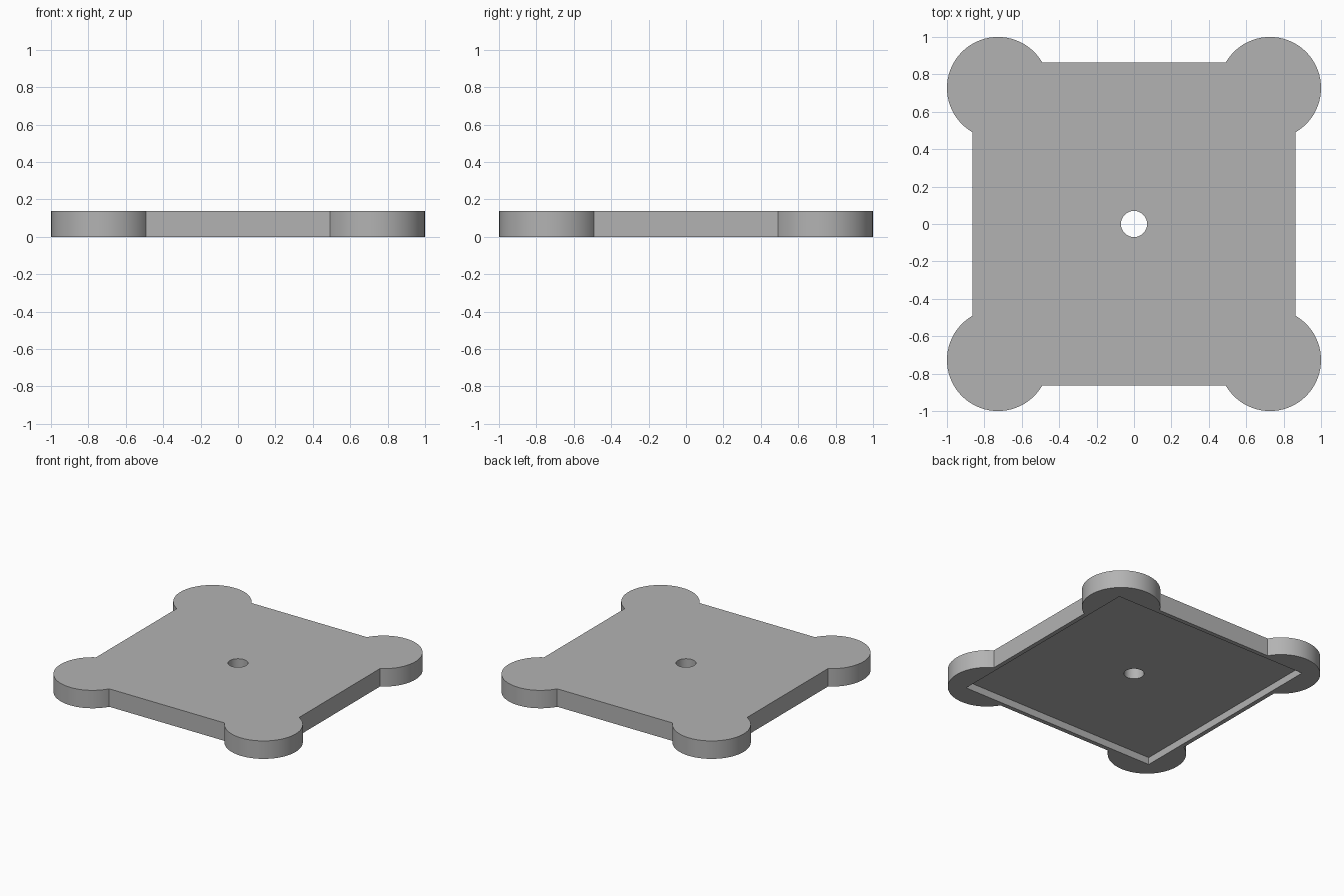
import bpy, bmesh
from math import radians, cos, sin, pi
from mathutils import Vector, Matrix

if "Cube" in bpy.data.objects:
    bpy.data.objects.remove(bpy.data.objects["Cube"], do_unlink=True)

LOBE_R = 0.273          # round corner lobes
LOBE_C = 1 - LOBE_R
HEIGHT = 0.138
RECESS = 0.83           # half width of the underside pocket
DEPTH = 0.055
HOLE_R = 0.07

grey = bpy.data.materials.new("mid grey")
grey.use_nodes = True
colour = (0.45, 0.45, 0.45, 1)
grey.diffuse_color = colour
grey.node_tree.nodes["Principled BSDF"].inputs["Base Color"].default_value = colour


def prism(name, outline, z0, z1):
    """Extrude a closed outline between two heights."""
    bm = bmesh.new()
    face = bm.faces.new([bm.verts.new((x, y, z0)) for x, y in outline])
    top = bmesh.ops.extrude_face_region(bm, geom=[face])["geom"]
    verts = [v for v in top if isinstance(v, bmesh.types.BMVert)]
    bmesh.ops.translate(bm, verts=verts, vec=(0, 0, z1 - z0))
    bmesh.ops.recalc_face_normals(bm, faces=bm.faces[:])
    mesh = bpy.data.meshes.new(name)
    bm.to_mesh(mesh)
    bm.free()
    mesh.materials.append(grey)
    obj = bpy.data.objects.new(name, mesh)
    bpy.context.collection.objects.link(obj)
    return obj


def circle(r, n):
    return [(r * cos(2 * pi * i / n), r * sin(2 * pi * i / n)) for i in range(n)]


# Plate outline: one lobe arc repeated at the four corners
outline = []
for corner in range(4):
    turn = Matrix.Rotation(corner * pi / 2, 2)
    for i in range(43):
        a = radians(-60 + 5 * i)
        p = Vector((LOBE_C + LOBE_R * cos(a), LOBE_C + LOBE_R * sin(a)))
        outline.append(tuple(turn @ p))
plate = prism("base_plate", outline, 0, HEIGHT)

# Underside pocket and centre hole
square = [(-RECESS, -RECESS), (RECESS, -RECESS), (RECESS, RECESS), (-RECESS, RECESS)]
cutters = [prism("pocket_cutter", square, -0.1, DEPTH),
           prism("hole_cutter", circle(HOLE_R, 48), -0.2, HEIGHT + 0.1)]
bpy.context.view_layer.objects.active = plate
for cutter in cutters:
    cutter.hide_render = True
    mod = plate.modifiers.new(cutter.name, "BOOLEAN")
    mod.operation = "DIFFERENCE"
    mod.solver = "EXACT"
    mod.object = cutter
    bpy.ops.object.modifier_apply(modifier=mod.name)
    bpy.data.objects.remove(cutter, do_unlink=True)

# Smooth curved walls, keep edges sharp
bpy.ops.object.select_all(action="DESELECT")
plate.select_set(True)
bpy.ops.object.shade_smooth_by_angle(angle=radians(25))
